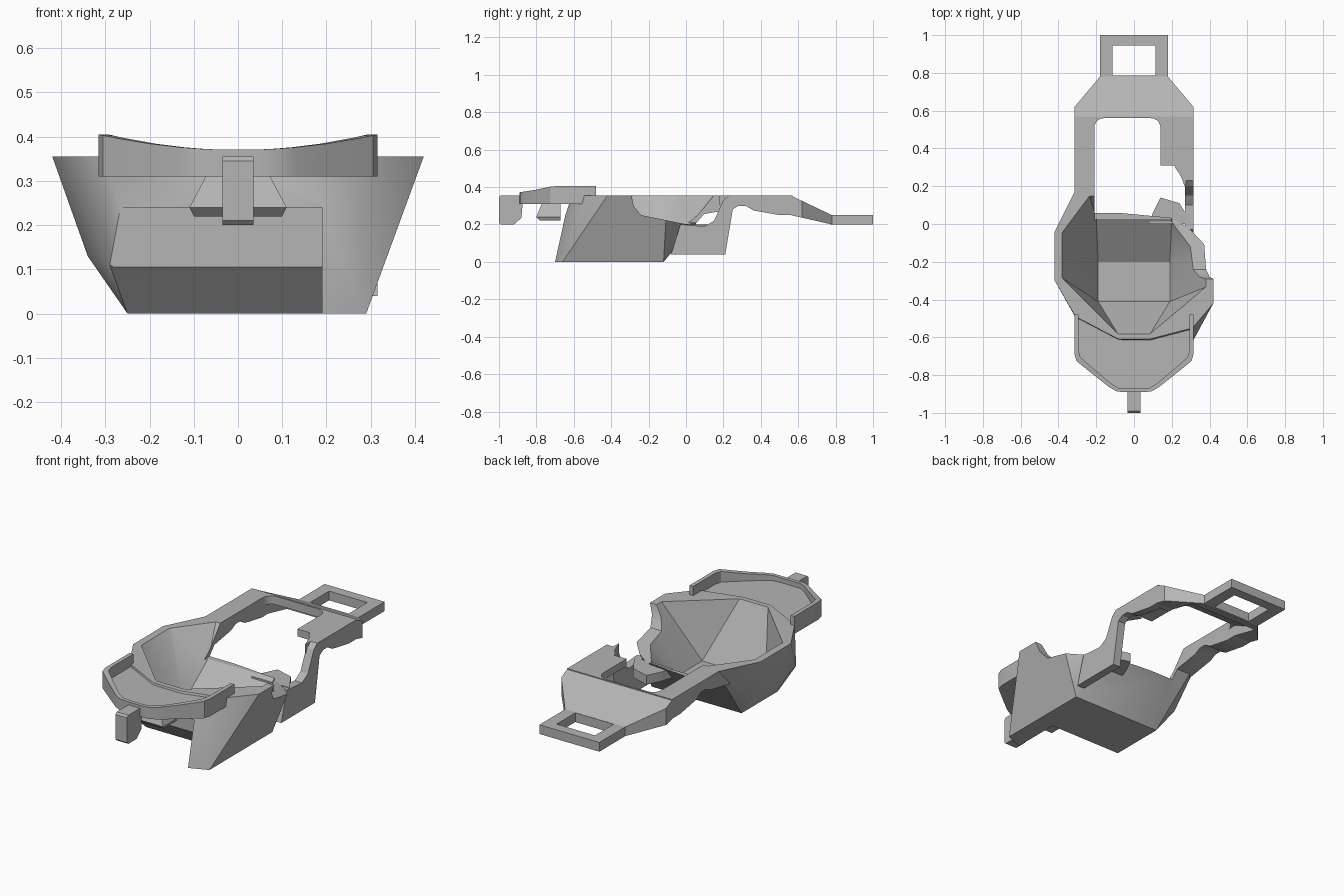
import bpy, bmesh, math

if "Cube" in bpy.data.objects:
    bpy.data.objects.remove(bpy.data.objects["Cube"], do_unlink=True)

grey = bpy.data.materials.new("plain grey")
grey.use_nodes = True
GREY = (0.46, 0.46, 0.46, 1)
grey.diffuse_color = GREY
grey.node_tree.nodes["Principled BSDF"].inputs["Base Color"].default_value = GREY


def finish(name, bm):
    bmesh.ops.recalc_face_normals(bm, faces=bm.faces)
    mesh = bpy.data.meshes.new(name)
    bm.to_mesh(mesh)
    bm.free()
    mesh.materials.append(grey)
    ob = bpy.data.objects.new(name, mesh)
    bpy.context.collection.objects.link(ob)
    return ob


def hull(name, points):
    bm = bmesh.new()
    for p in points:
        bm.verts.new(p)
    res = bmesh.ops.convex_hull(bm, input=bm.verts)
    junk = [g for g in res["geom_interior"] if isinstance(g, bmesh.types.BMVert)]
    bmesh.ops.delete(bm, geom=junk, context="VERTS")
    bmesh.ops.dissolve_limit(bm, angle_limit=0.02, verts=bm.verts, edges=bm.edges)
    return finish(name, bm)


def loft(name, low, high):
    # closed solid between two matching outlines
    bm = bmesh.new()
    a = [bm.verts.new(p) for p in low]
    b = [bm.verts.new(p) for p in high]
    bm.faces.new(a)
    bm.faces.new(b)
    for i in range(len(a)):
        j = (i + 1) % len(a)
        bm.faces.new((a[i], a[j], b[j], b[i]))
    return finish(name, bm)


def plan(name, outline, z0, z1):
    return loft(name, [(x, y, z0) for x, y in outline], [(x, y, z1) for x, y in outline])


def side(name, profile, x0, x1):
    return loft(name, [(x0, y, z) for y, z in profile], [(x1, y, z) for y, z in profile])


def box(name, x0, x1, y0, y1, z0, z1):
    return plan(name, [(x0, y0), (x1, y0), (x1, y1), (x0, y1)], z0, z1)


def rounded(x0, x1, y0, y1, r, steps=5):
    pts = []
    corners = [(x1 - r, y1 - r), (x0 + r, y1 - r), (x0 + r, y0 + r), (x1 - r, y0 + r)]
    for k, (cx, cy) in enumerate(corners):
        for s in range(steps + 1):
            t = math.pi / 2 * (k + s / steps)
            pts.append((cx + r * math.cos(t), cy + r * math.sin(t)))
    return pts


def cut(ob, cutters):
    for c in cutters:
        m = ob.modifiers.new("cut", "BOOLEAN")
        m.operation, m.solver, m.object = "DIFFERENCE", "EXACT", c
    dg = bpy.context.evaluated_depsgraph_get()
    mesh = bpy.data.meshes.new_from_object(ob.evaluated_get(dg))
    ob.modifiers.clear()
    ob.data = mesh


# Cutters
TOP, W = 0.355, 0.315
opening = plan("opening_cutter", rounded(-0.21, 0.14, 0.06, 0.56, 0.05), -0.1, 0.6)
gap = box("gap_cutter", 0.12, 0.4, 0.13, 0.31, -0.1, 0.6)
notch = side("notch_cutter", [(-0.30, 0.40), (-0.28, 0.30), (-0.24, 0.25), (-0.02, 0.205),
             (0.10, 0.19), (0.15, 0.22), (0.20, 0.33), (0.24, 0.40)], 0.2, 0.6)
rear_low = box("rear_cutter", -0.21, 0.5, -0.03, 0.3, 0.21, 0.5)
pocket = side("pocket_cutter", [(-0.8, -0.05), (-0.38, -0.05), (-0.53, 0.105),
              (-0.53, 0.24), (-0.8, 0.24)], -0.29, 0.19)
recess = side("arm_cutter", [(0.29, 0.1), (0.53, 0.1), (0.53, 0.315), (0.29, 0.315)], 0.1, 0.27)
under = side("deck_cutter", [(0.5, 0.1), (0.72, 0.1), (0.72, 0.235), (0.56, 0.31), (0.5, 0.31)],
             -0.21, 0.21)
cavity = hull("cavity_cutter",
              [(x, y, 0.37) for x, y in [(-0.39, -0.04), (-0.39, -0.28), (-0.08, -0.59),
               (0.08, -0.59), (0.39, -0.33), (0.39, -0.05), (0.2, 0.04), (-0.2, 0.1),
               (-0.24, 0.16)]]
              + [(x, y, 0.055) for x in (-0.19, 0.19) for y in (-0.41, -0.2)]
              + [(-0.2, 0.035, 0.215), (0.2, 0.035, 0.215)])

# Tub body: bowl above, chamfered nose below
tub = hull("tub",
           [(x, y, TOP) for x, y in [(-0.31, 0.18), (-0.42, -0.04), (-0.42, -0.3),
            (-0.31, -0.49), (-0.08, -0.61), (0.08, -0.61), (0.31, -0.55), (0.42, -0.42),
            (0.42, -0.1), (0.31, 0.03)]]
           + [(0.19, -0.7, 0), (0.29, -0.66, 0), (0.29, -0.12, 0), (-0.25, -0.12, 0),
              (-0.25, -0.43, 0), (-0.34, -0.38, 0.13), (-0.34, -0.08, 0.13),
              (-0.29, -0.53, 0.11), (-0.1, -0.63, 0.25), (0.19, -0.645, 0.25),
              (0.2, 0.06, 0.25), (-0.2, 0.06, 0.25)])
cut(tub, [cavity, pocket, notch, rear_low, opening])

# Frame arms around the opening
frame = side("frame", [(0.0, TOP), (0.57, TOP), (0.57, 0.25), (0.5, 0.25), (0.36, 0.275),
             (0.32, 0.30), (0.28, 0.30), (0.24, 0.28), (0.0, 0.24)], -W, W)
cut(frame, [opening, gap, notch, rear_low, cavity, recess, under])

# Left side skirt running up into the arm, and its inner shelf
side("skirt", [(-0.08, 0.04), (0.21, 0.04), (0.25, 0.28), (0.28, 0.30), (0.32, 0.30),
     (0.32, TOP), (0.23, TOP), (0.2, 0.33), (0.15, 0.22), (0.10, 0.19), (-0.03, 0.2)], 0.27, W)
plan("shelf", [(0.08, 0.0), (0.31, 0.0), (0.24, 0.11), (0.14, 0.14), (0.1, 0.06)], 0.15, 0.2)
plan("arm_gusset", [(0.21, 0.312), (0.25, 0.25), (0.275, 0.18), (0.275, 0.312)], 0.305, TOP)

# Sloping rear deck
outline = [(-W, 0.56), (W, 0.56), (W, 0.62), (0.18, 0.78), (-0.18, 0.78), (-W, 0.62)]
deck = loft("rear_deck", [(x, y, 0.25 - (y - 0.56) * 0.227) for x, y in outline],
            [(x, y, TOP - (y - 0.56) * 0.477) for x, y in outline])
cut(deck, [under])

# Tail loop
tail = box("tail_loop", -0.18, 0.18, 0.77, 1.0, 0.2, 0.25)
tail_hole = box("tail_cutter", -0.115, 0.115, 0.785, 0.945, 0.1, 0.4)
cut(tail, [tail_hole])

# Front tray with curved rim
half = [(W, -0.48), (W, -0.69), (0.305, -0.725), (0.275, -0.75), (0.2, -0.81), (0.13, -0.865),
        (0.09, -0.887), (0.045, -0.89)]
path = half + [(-x, y) for x, y in reversed(half)]
inner = [(x * 0.93, y if i in (0, len(path) - 1) else y + 0.02) for i, (x, y) in enumerate(path)]
tray = plan("tray", path + [(-0.08, -0.6), (0.08, -0.6)], 0.31, 0.345)


def rim_top(x):
    return 0.37 + 0.035 * (x / W) ** 2


bm = bmesh.new()
sections = []
for (x, y), (u, v) in zip(path, inner):
    sections.append([bm.verts.new(p) for p in
                     ((x, y, 0.31), (x, y, rim_top(x)), (u, v, rim_top(x)), (u, v, 0.31))])
for s, t in zip(sections, sections[1:]):
    for k in range(4):
        n = (k + 1) % 4
        bm.faces.new((s[k], s[n], t[n], t[k]))
bm.faces.new(sections[0])
bm.faces.new(sections[-1])
rim = finish("tray_rim", bm)

# Front clip and the wedge under the tray
side("front_clip", [(-1, 0.21), (-0.99, 0.2), (-0.92, 0.2), (-0.88, 0.235), (-0.87, 0.35),
     (-0.88, TOP), (-0.99, TOP), (-1, 0.345)], -0.035, 0.035)
hull("tray_wedge", [(s * x, y, z) for s in (-1, 1) for x, y, z in
     [(0.1, -0.78, 0.22), (0.1, -0.67, 0.22), (0.11, -0.8, 0.24), (0.11, -0.67, 0.24),
      (0.07, -0.77, 0.315), (0.07, -0.67, 0.315)]])

for c in (opening, gap, notch, rear_low, pocket, recess, under, cavity, tail_hole):
    bpy.data.objects.remove(c, do_unlink=True)

# Soften the curved parts
bpy.ops.object.select_all(action="DESELECT")
for ob in (rim, frame, tray, tub):
    ob.select_set(True)
bpy.context.view_layer.objects.active = rim
bpy.ops.object.shade_smooth_by_angle(angle=math.radians(30))
